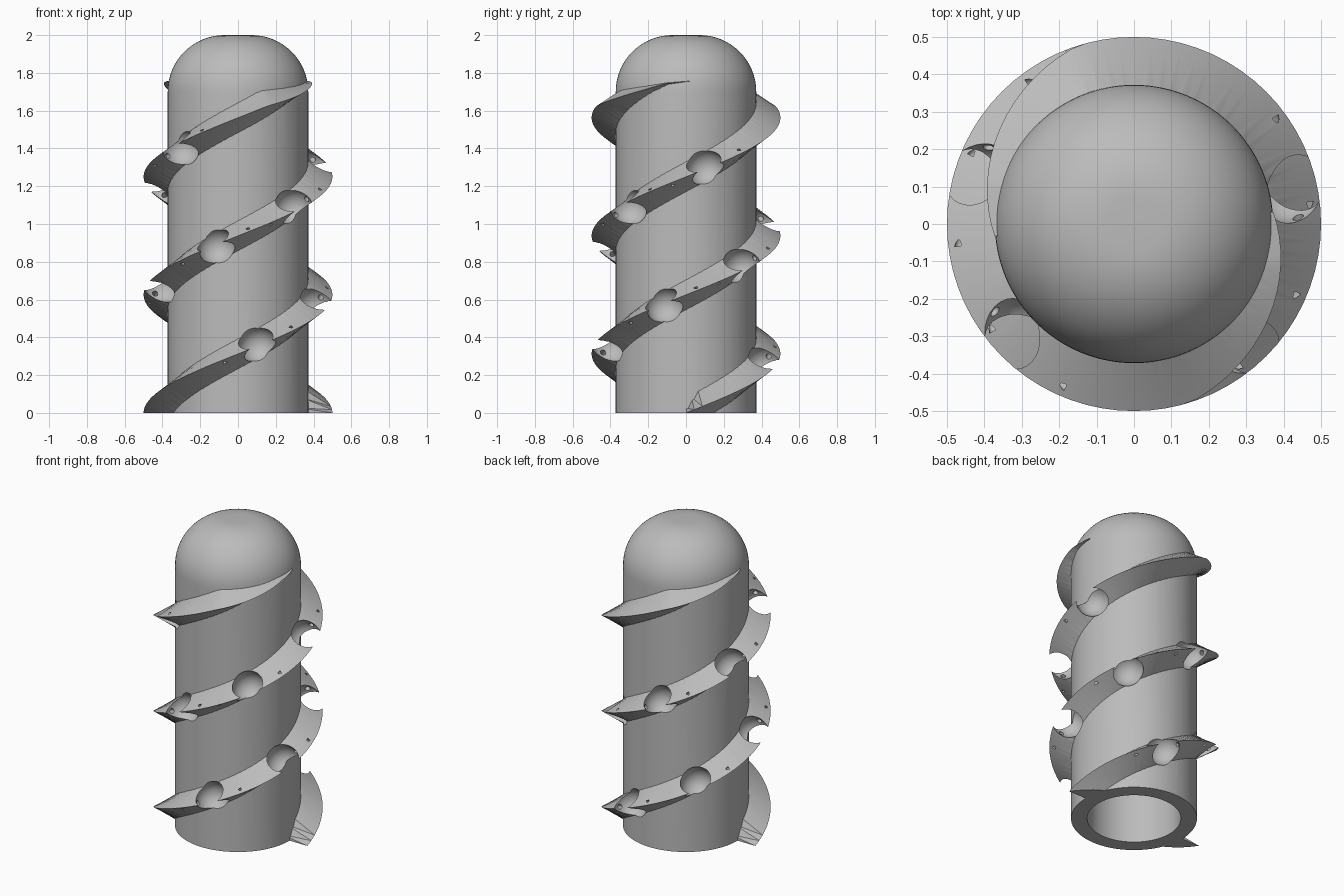
import bpy, bmesh, math
from mathutils import Matrix, Vector

cube = bpy.data.objects.get("Cube")
if cube:
    bpy.data.objects.remove(cube, do_unlink=True)

PITCH = 1.25
CORE = 0.372
ROOT = 0.33
TIP = 0.5
HALF = 0.08
END = 545

steel = bpy.data.materials.new("grey_steel")
steel.use_nodes = True
steel.diffuse_color = (0.5, 0.5, 0.5, 1)
steel.node_tree.nodes["Principled BSDF"].inputs["Base Color"].default_value = (0.5, 0.5, 0.5, 1)


def add_object(name, bm):
    bmesh.ops.recalc_face_normals(bm, faces=bm.faces)
    mesh = bpy.data.meshes.new(name)
    bm.to_mesh(mesh)
    bm.free()
    obj = bpy.data.objects.new(name, mesh)
    bpy.context.collection.objects.link(obj)
    mesh.materials.append(steel)
    return obj


def polar(radius, degrees, z):
    a = math.radians(degrees)
    return Vector((radius * math.cos(a), radius * math.sin(a), z))


# Hollow core with a rounded cap, built as rings around a wall profile
def make_core():
    bm = bmesh.new()
    count = 96
    arc = [math.radians(90 * i / 16) for i in range(17)]
    outer = [(CORE - 0.3 + 0.3 * math.cos(a), 1.7 + 0.3 * math.sin(a)) for a in arc]
    inner = [(0.277 * math.cos(a), 1.64 + 0.27 * math.sin(a)) for a in arc[:-1]]
    profile = [*reversed(outer), (CORE, -0.15), (0.277, -0.15), *inner]
    rings = [[bm.verts.new(polar(r, 360 * i / count, z)) for i in range(count)]
             for r, z in profile]
    for a, b in zip(rings, rings[1:]):
        for i in range(count):
            j = (i + 1) % count
            bm.faces.new((a[i], a[j], b[j], b[i]))
    bm.faces.new(rings[0])
    bm.faces.new(rings[-1])
    return add_object("core", bm)


# Triangular spiral flight that thins out under the cap
def make_flight(name, start):
    bm = bmesh.new()
    rings = []
    for t in range(0, END + 1, 5):
        z = PITCH * t / 360
        fade = max(0, (t - 468) / (END - 468))
        top = min(z + HALF * min(1, t / 10), 1.705 + 0.055 * fade)
        low = min(z - HALF, top - 0.004)
        edge = (top + low) / 2 if fade else z
        tip = TIP - (TIP - CORE - 0.002) * fade
        spread = 0.026 * (1 - fade)
        section = [(ROOT, top + spread), (tip, edge), (ROOT, low - spread)]
        rings.append([bm.verts.new(polar(r, start + t, h)) for r, h in section])
    for a, b in zip(rings, rings[1:]):
        for i in range(3):
            j = (i + 1) % 3
            bm.faces.new((a[i], a[j], b[j], b[i]))
    bm.faces.new(rings[0])
    bm.faces.new(rings[-1])
    bmesh.ops.triangulate(bm, faces=bm.faces)
    return add_object(name, bm)


# Round pockets and pin holes, six to each flight
def make_cutter(name, add_shape):
    bm = bmesh.new()
    for start, first in ((180, 104), (0, 74)):
        for k in range(6):
            add_shape(bm, start, first + 60 * k)
    obj = add_object(name, bm)
    obj.hide_render = True
    return obj


def pocket(bm, start, t):
    place = Matrix.Translation(polar(0.42, start + t, PITCH * t / 360))
    bmesh.ops.create_uvsphere(bm, u_segments=32, v_segments=20, radius=0.1, matrix=place)


def pin_hole(bm, start, t):
    a = math.radians(start + t)
    along = Vector((-math.sin(a), math.cos(a), PITCH / math.tau / 0.43))
    place = Matrix.Translation(polar(0.43, start + t, PITCH * t / 360))
    place = place @ along.to_track_quat("Z", "Y").to_matrix().to_4x4()
    bmesh.ops.create_cone(bm, cap_ends=True, segments=16, radius1=0.015, radius2=0.015,
                          depth=0.42, matrix=place)


# Block that trims everything level with the ground
def make_ground_cutter():
    bm = bmesh.new()
    place = Matrix.Translation((0, 0, -0.5)) @ Matrix.Diagonal((2, 2, 1, 1))
    bmesh.ops.create_cube(bm, size=1, matrix=place)
    obj = add_object("ground_cutter", bm)
    obj.hide_render = True
    return obj


def combine(target, other, operation):
    mod = target.modifiers.new(other.name, "BOOLEAN")
    mod.object = other
    mod.operation = operation
    mod.solver = "EXACT"
    bpy.context.view_layer.objects.active = target
    bpy.ops.object.modifier_apply(modifier=mod.name)
    bpy.data.objects.remove(other, do_unlink=True)


body = make_core()
combine(body, make_flight("left_flight", 180), "UNION")
combine(body, make_flight("right_flight", 0), "UNION")
combine(body, make_cutter("pocket_cutter", pocket), "DIFFERENCE")
combine(body, make_cutter("pin_cutter", pin_hole), "DIFFERENCE")
combine(body, make_ground_cutter(), "DIFFERENCE")
body.name = "spiral_cutter_body"

bpy.ops.object.select_all(action="DESELECT")
body.select_set(True)
bpy.context.view_layer.objects.active = body
bpy.ops.object.shade_smooth_by_angle(angle=math.radians(30))
